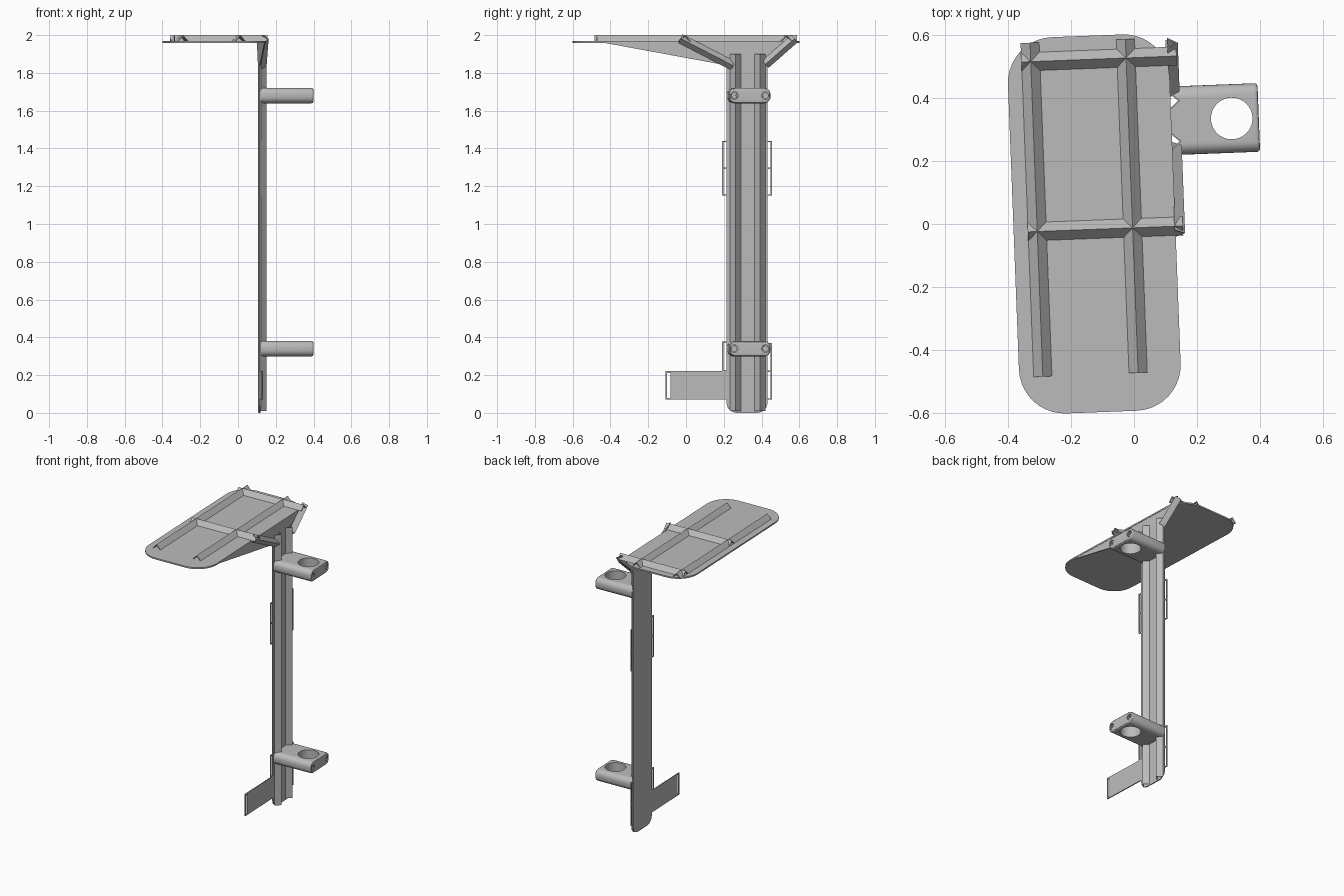
import bpy, bmesh, math
from mathutils import Vector, Matrix

if "Cube" in bpy.data.objects:
    bpy.data.objects.remove(bpy.data.objects["Cube"])

TURN = Matrix.Rotation(math.radians(2.2), 4, 'Z')   # whole bracket sits slightly turned
X, Y, Z = Vector((1, 0, 0)), Vector((0, 1, 0)), Vector((0, 0, 1))
PANEL_X = 0.122        # back face of the upright sheet
SHEET = 0.007
TRAY_Z = 1.958
POST_Y = 0.323

grey = bpy.data.materials.new("plain_grey")
grey.use_nodes = True
grey.diffuse_color = (0.5, 0.5, 0.5, 1)
grey.node_tree.nodes["Principled BSDF"].inputs["Base Color"].default_value = (0.5, 0.5, 0.5, 1)


def finish(bm, name):
    bmesh.ops.recalc_face_normals(bm, faces=bm.faces)
    bm.transform(TURN)
    mesh = bpy.data.meshes.new(name)
    bm.to_mesh(mesh)
    bm.free()
    mesh.materials.append(grey)
    ob = bpy.data.objects.new(name, mesh)
    bpy.context.collection.objects.link(ob)
    return ob


def extrude(name, points, depth):
    """Solid from a planar outline pushed along a vector."""
    bm = bmesh.new()
    face = bm.faces.new([bm.verts.new(p) for p in points])
    new = bmesh.ops.extrude_face_region(bm, geom=[face])["geom"]
    bmesh.ops.translate(bm, vec=depth, verts=[v for v in new if isinstance(v, bmesh.types.BMVert)])
    return finish(bm, name)


def rib(name, a, b, up, half=0.03, high=0.033, wall=0.006, solid=False):
    """Folded hollow rib from a to b, ridge pointing along up."""
    a, b = Vector(a), Vector(b)
    side = (b - a).normalized().cross(up)
    prof = [(-half, 0), (0, high), (half, 0)]
    if not solid:
        prof += [(half - wall, 0), (0, high - wall), (wall - half, 0)]
    return extrude(name, [a + side * s + up * h for s, h in prof], b - a)


def plate(name, y0, y1, z0, z1):
    pts = [(PANEL_X, y, z) for y, z in ((y0, z0), (y1, z0), (y1, z1), (y0, z1))]
    return extrude(name, pts, X * SHEET)


def cylinder(name, centre, axis, radius, length, sides=32):
    bm = bmesh.new()
    rot = Z.rotation_difference(axis).to_matrix().to_4x4()
    bmesh.ops.create_cone(bm, cap_ends=True, segments=sides, radius1=radius, radius2=radius,
                          depth=length, matrix=Matrix.Translation(centre) @ rot)
    return finish(bm, name)


def cut(ob, cutters):
    for c in cutters:
        mod = ob.modifiers.new("cut", 'BOOLEAN')
        mod.object, mod.solver = c, 'EXACT'
        c.hide_render = True
    dg = bpy.context.evaluated_depsgraph_get()
    mesh = bpy.data.meshes.new_from_object(ob.evaluated_get(dg))
    ob.modifiers.clear()
    ob.data = mesh
    for c in cutters:
        bpy.data.objects.remove(c)


def smooth(ob):
    bpy.ops.object.select_all(action='DESELECT')
    ob.select_set(True)
    bpy.context.view_layer.objects.active = ob
    bpy.ops.object.shade_smooth_by_angle(angle=math.radians(30))


# Tray with rounded corners
x0, x1, y0, y1, r = -0.383, 0.131, -0.593, 0.603, 0.145
outline = []
for i, (cx, cy) in enumerate(((x1 - r, y1 - r), (x0 + r, y1 - r), (x0 + r, y0 + r), (x1 - r, y0 + r))):
    for k in range(11):
        t = math.radians(90 * i + 9 * k)
        outline.append((cx + r * math.cos(t), cy + r * math.sin(t), TRAY_Z))
extrude("tray", outline, Z * 0.01)

# Tray ribs
top = TRAY_Z + 0.009
for label, x in (("outer", -0.308), ("inner", -0.005)):
    rib("tray_rib_" + label, (x, -0.473, top), (x, 0.588, top), Z)
for label, y in (("back", 0.528), ("middle", -0.012)):
    rib("cross_rib_" + label, (-0.338, y, top), (0.155, y, top), Z)

# Upright sheet: rounded foot, flared head
left, right, r = 0.21, 0.427, 0.055
sheet = []
for cy, start in ((left + r, 180), (right - r, 270)):
    for k in range(7):
        t = math.radians(start + 15 * k)
        sheet.append((PANEL_X, cy + r * math.cos(t), r + r * math.sin(t)))
sheet += [(PANEL_X, y, z) for y, z in
          ((right, 1.84), (0.58, 1.968), (-0.47, 1.965), (left, 1.84))]
extrude("upright_sheet", sheet, X * SHEET)

# Upright ribs and diagonal braces
front = PANEL_X + SHEET - 0.001
post_ribs = (0.257, 0.386)
for label, y in zip(("front", "back"), post_ribs):
    rib("upright_rib_" + label, (front, y, 0.01), (front, y, 1.9), X)
rib("brace_front", (front, -0.035, 1.982), (front, 0.245, 1.838), X, half=0.026)
rib("brace_back", (front, 0.57, 1.982), (front, 0.415, 1.846), X, half=0.026)

# Pole clamps with pole hole, rib grooves and bolt sockets
for label, z in (("lower", 0.34), ("upper", 1.68)):
    start, end = front, 0.409
    bm = bmesh.new()
    size = Matrix.Diagonal((end - start, 0.218, 0.082, 1))
    bmesh.ops.create_cube(bm, size=1, matrix=Matrix.Translation(((start + end) / 2, POST_Y, z)) @ size)
    along = [e for e in bm.edges if abs((e.verts[0].co - e.verts[1].co).x) > 0.1]
    bmesh.ops.bevel(bm, geom=along, offset=0.034, segments=6, profile=0.5, affect='EDGES')
    rim = [e for e in bm.edges if all(v.co.x > end - 0.001 for v in e.verts)]
    bmesh.ops.bevel(bm, geom=rim, offset=0.01, segments=3, profile=0.5, affect='EDGES')
    clamp = finish(bm, "clamp_" + label)
    cutters = [cylinder("cutter", Vector((0.323, POST_Y, z)), Z, 0.066, 0.2, 48)]
    for y in post_ribs:
        cutters.append(rib("cutter", (front - 0.002, y, z - 0.1), (front - 0.002, y, z + 0.1),
                           X, solid=True))
    bolts = (POST_Y - 0.083, POST_Y + 0.083)
    for y in bolts:
        cutters.append(cylinder("cutter", Vector((end, y, z)), X, 0.02, 0.03, 24))
    cut(clamp, cutters)
    smooth(clamp)
    for side, y in zip(("front", "back"), bolts):
        bolt = cylinder(f"bolt_{label}_{side}", Vector((end - 0.012, y, z)), X, 0.016, 0.016, 24)
        cut(bolt, [cylinder("cutter", Vector((end - 0.004, y, z)), X, 0.009, 0.014, 6)])
        smooth(bolt)

# Strap loops along both edges of the upright
BAR = 0.007
for label, inner, outer, levels in (
        ("front_upper", left, 0.187, (1.15, 1.295, 1.44)),
        ("back_upper", right, 0.451, (1.15, 1.295, 1.44)),
        ("front_lower", left, 0.187, (0.22, 0.378)),
        ("back_lower", right, 0.451, (0.07, 0.22, 0.37))):
    a, b = sorted((inner, outer))
    lo, hi = levels[0], levels[-1]
    edge = (outer, outer + BAR) if outer < inner else (outer - BAR, outer)
    plate("strap_loop_" + label, *edge, lo, hi)
    for z in levels:
        zc = min(max(z, lo + BAR / 2), hi - BAR / 2)
        plate("strap_bar_" + label, a, b, zc - BAR / 2, zc + BAR / 2)

# Side flag with an end slot
plate("flag", -0.088, left + 0.01, 0.07, 0.222)
plate("flag_end_bar", -0.114, -0.106, 0.07, 0.222)
for z in (0.07, 0.212):
    plate("flag_slot_bar", -0.11, -0.085, z, z + 0.01)
